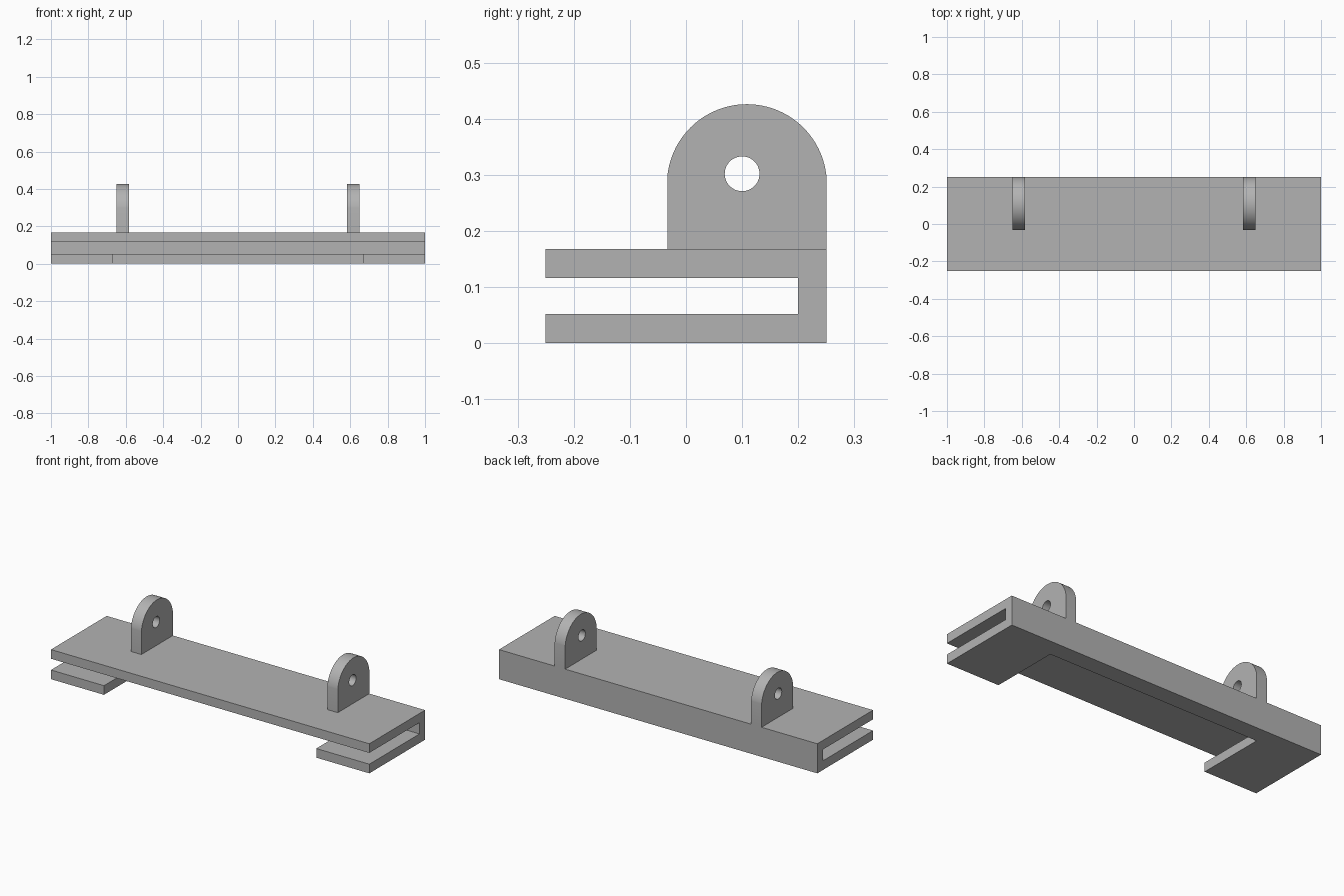
import bpy, bmesh
from math import sin, cos, pi, asin
from mathutils import Vector

cube = bpy.data.objects.get("Cube")
if cube:
    bpy.data.objects.remove(cube, do_unlink=True)

grey = bpy.data.materials.new("plain grey")
grey.use_nodes = True
colour = (0.45, 0.45, 0.45, 1)
grey.diffuse_color = colour
grey.node_tree.nodes["Principled BSDF"].inputs["Base Color"].default_value = colour


def prism(name, profile, x0, x1):
    """Extrude a (y, z) profile from x0 to x1."""
    bm = bmesh.new()
    face = bm.faces.new([bm.verts.new((x0, y, z)) for y, z in profile])
    side = bmesh.ops.extrude_face_region(bm, geom=[face])["geom"]
    verts = [v for v in side if isinstance(v, bmesh.types.BMVert)]
    bmesh.ops.translate(bm, verts=verts, vec=Vector((x1 - x0, 0, 0)))
    bmesh.ops.recalc_face_normals(bm, faces=bm.faces)
    mesh = bpy.data.meshes.new(name)
    bm.to_mesh(mesh)
    bm.free()
    mesh.materials.append(grey)
    obj = bpy.data.objects.new(name, mesh)
    bpy.context.collection.objects.link(obj)
    return obj


def activate(obj):
    bpy.ops.object.select_all(action="DESELECT")
    obj.select_set(True)
    bpy.context.view_layer.objects.active = obj


def cut(obj, cutter):
    """Subtract the cutter from the object, then discard the cutter."""
    mod = obj.modifiers.new("cut", "BOOLEAN")
    mod.operation = "DIFFERENCE"
    mod.solver = "EXACT"
    mod.object = cutter
    activate(obj)
    bpy.ops.object.modifier_apply(modifier=mod.name)
    bpy.data.objects.remove(cutter, do_unlink=True)


def arc(cy, cz, r, start, end, steps):
    angles = [start + (end - start) * i / steps for i in range(steps + 1)]
    return [(cy + r * cos(a), cz + r * sin(a)) for a in angles]


FRONT, BACK = -0.25, 0.25
LOW, HIGH, DECK = 0.052, 0.116, 0.168   # lower plate top, slot top, deck top
SLOT_END = 0.2

# Channel body, open to the front
body = prism("channel_body", [
    (FRONT, 0), (BACK, 0), (BACK, DECK), (FRONT, DECK),
    (FRONT, HIGH), (SLOT_END, HIGH), (SLOT_END, LOW), (FRONT, LOW)], -1, 1)

# Wide notch that leaves two tabs and a back strip in the lower plate
notch = prism("notch_cutter", [
    (-0.4, -0.1), (0.15, -0.1), (0.15, 0.08), (-0.4, 0.08)], -0.667, 0.667)
cut(body, notch)

# Round-topped lugs with pin holes
LUG_FRONT, SHOULDER, TOP = -0.033, 0.3, 0.426
half = (BACK - LUG_FRONT) / 2
rise = TOP - SHOULDER
radius = (half ** 2 + rise ** 2) / (2 * rise)
dip = asin((SHOULDER - (TOP - radius)) / radius)
crown = arc(BACK - half, TOP - radius, radius, dip, pi - dip, 48)

for name, x in (("left_lug", 0.617), ("right_lug", -0.617)):
    lug = prism(name, [(LUG_FRONT, DECK), (BACK, DECK)] + crown,
                x - 0.033, x + 0.033)
    hole = prism("hole_cutter", arc(0.1, 0.302, 0.031, 0, 2 * pi, 48)[:-1],
                 x - 0.1, x + 0.1)
    cut(lug, hole)
    activate(lug)
    bpy.ops.object.shade_smooth_by_angle(angle=pi / 9)
